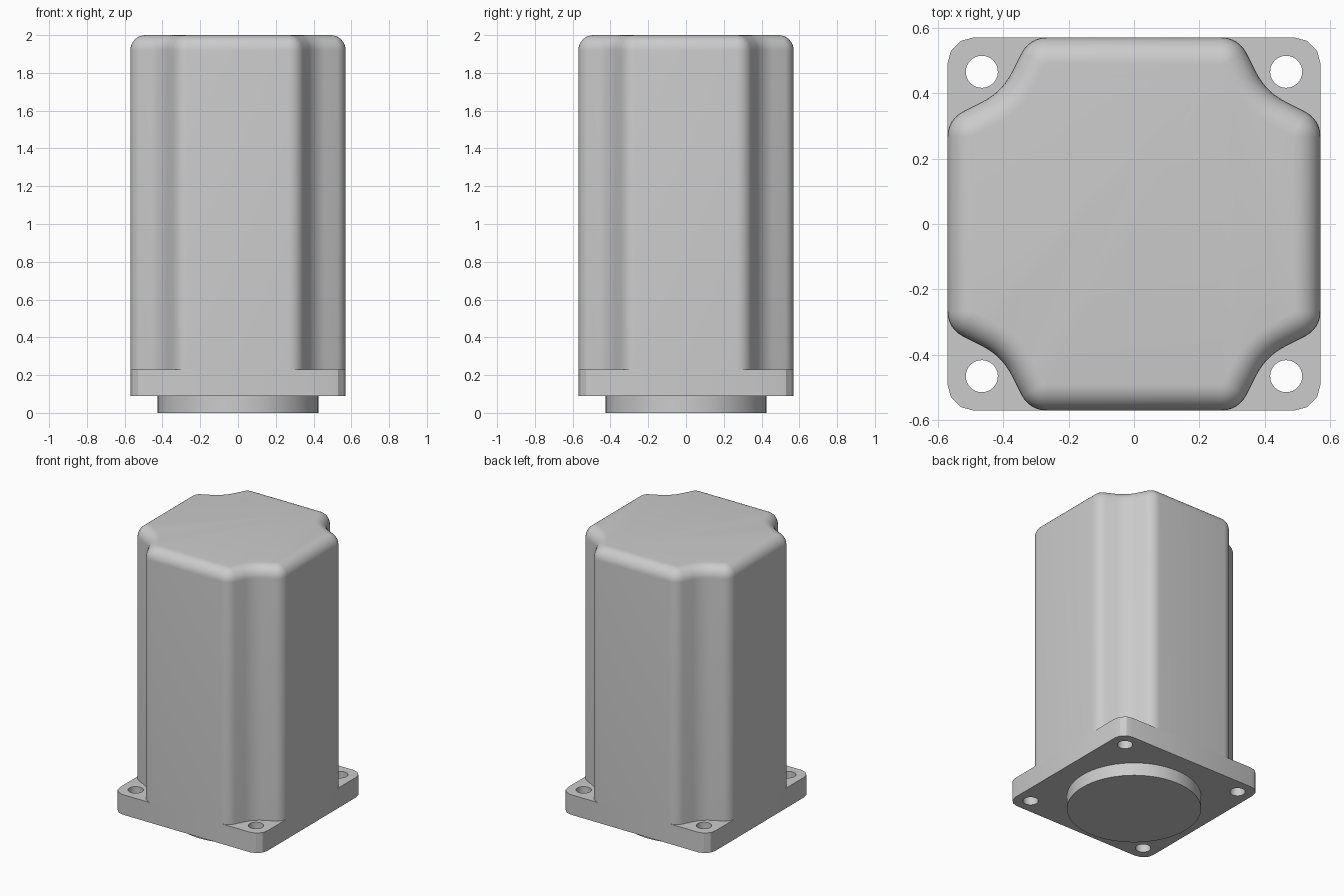
import bpy, bmesh
from math import cos, sin, pi, radians, sqrt
from mathutils import Vector

cube = bpy.data.objects.get("Cube")
if cube:
    bpy.data.objects.remove(cube, do_unlink=True)

HALF = 0.57            # half width of flange and housing
FLANGE_Z, BODY_Z, TOP_Z = 0.09, 0.23, 2.0
HOLE = 0.465           # bolt hole offset

grey = bpy.data.materials.new("plain grey")
grey.use_nodes = True
colour = (0.6, 0.6, 0.6, 1)
grey.diffuse_color = colour
grey.node_tree.nodes["Principled BSDF"].inputs["Base Color"].default_value = colour


def loft(name, rings):
    """Skin a stack of (outline, z) rings and cap both ends."""
    bm = bmesh.new()
    loops = [[bm.verts.new((p.x, p.y, z)) for p in pts] for pts, z in rings]
    n = len(loops[0])
    for low, high in zip(loops, loops[1:]):
        for i in range(n):
            j = (i + 1) % n
            bm.faces.new((low[i], low[j], high[j], high[i]))
    bm.faces.new(loops[0][::-1])
    bm.faces.new(loops[-1])
    bmesh.ops.recalc_face_normals(bm, faces=bm.faces)
    mesh = bpy.data.meshes.new(name)
    bm.to_mesh(mesh)
    bm.free()
    mesh.materials.append(grey)
    obj = bpy.data.objects.new(name, mesh)
    bpy.context.collection.objects.link(obj)
    return obj


def arc(cx, cy, r, start, end, steps):
    """Points from a centre along normals turning from start to end degrees."""
    angles = [radians(start + (end - start) * i / steps) for i in range(steps + 1)]
    return [Vector((cx + r * cos(a), cy + r * sin(a))) for a in angles]


def four_corners(quarter):
    """Repeat one corner's outline around the axis."""
    outline = []
    for k in range(4):
        c, s = cos(k * pi / 2), sin(k * pi / 2)
        outline += [Vector((p.x * round(c) - p.y * round(s),
                            p.x * round(s) + p.y * round(c))) for p in quarter]
    return outline


def circle(r, steps, x=0, y=0):
    return arc(x, y, r, 0, 360, steps)[:-1]


def smooth(obj, angle):
    bpy.ops.object.select_all(action="DESELECT")
    obj.select_set(True)
    bpy.context.view_layer.objects.active = obj
    bpy.ops.object.shade_smooth_by_angle(angle=radians(angle))


# Housing: square with scooped corners, shrunk along a quarter round at the top
ROUND, SCOOP, FILLET, TILT = 0.085, 0.194, 0.08, 27
scoop_c = 0.411 + SCOOP / sqrt(2)
nx, ny = cos(radians(TILT)), sin(radians(TILT))
flat = (scoop_c * (nx + ny) - SCOOP - ROUND - (HALF - ROUND) * ny) / nx


def housing_outline(inset):
    r, s = ROUND - inset, SCOOP + inset
    return four_corners(
        arc(HALF - ROUND, flat, r, 0, 90 - TILT, 6)
        + arc(scoop_c, scoop_c, -s, 90 - TILT, TILT, 8)
        + arc(flat, HALF - ROUND, r, TILT, 90, 6))


rings = [(housing_outline(0), BODY_Z)]
for i in range(9):
    a = i / 8 * pi / 2
    rings.append((housing_outline(FILLET * (1 - cos(a))),
                  TOP_Z - FILLET * (1 - sin(a))))
housing = loft("housing", rings)
smooth(housing, 35)

# Mounting flange with four bolt holes
corner = four_corners(arc(HALF - 0.08, HALF - 0.08, 0.08, 0, 90, 3))
flange = loft("mounting_flange", [(corner, FLANGE_Z), (corner, BODY_Z)])
for sx in (-1, 1):
    for sy in (-1, 1):
        ring = circle(0.049, 32, sx * HOLE, sy * HOLE)
        cutter = loft("hole_cutter", [(ring, 0), (ring, 0.4)])
        cutter.hide_render = True
        mod = flange.modifiers.new("bolt_hole", "BOOLEAN")
        mod.operation, mod.solver, mod.object = "DIFFERENCE", "EXACT", cutter
        bpy.context.view_layer.objects.active = flange
        bpy.ops.object.modifier_apply(modifier=mod.name)
        bpy.data.objects.remove(cutter, do_unlink=True)
smooth(flange, 25)

# Round locating boss underneath
ring = circle(0.425, 64)
boss = loft("locating_boss", [(ring, 0), (ring, FLANGE_Z)])
smooth(boss, 30)
